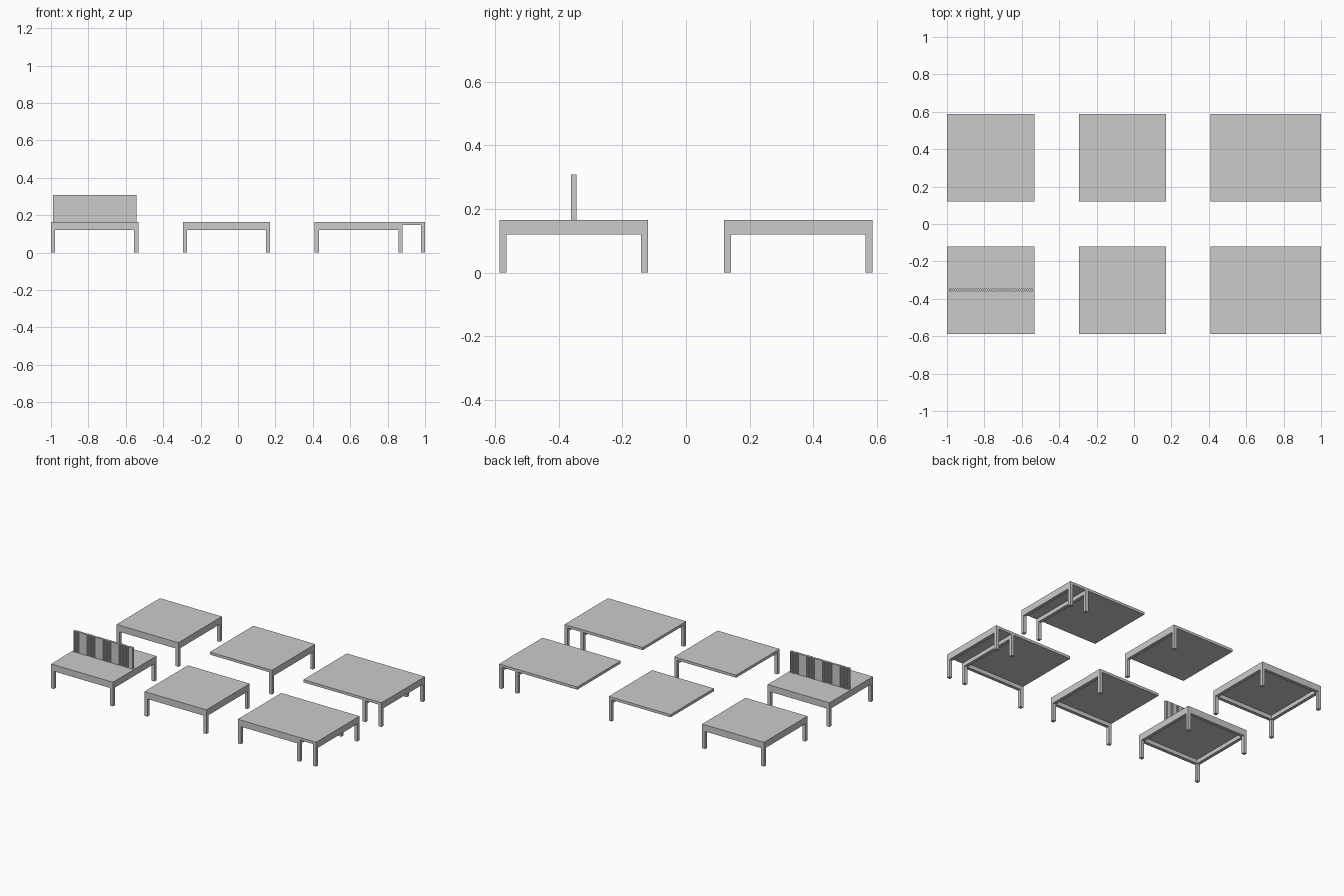
import bpy, bmesh

if "Cube" in bpy.data.objects:
    bpy.data.objects.remove(bpy.data.objects["Cube"])

TOP, SLAB, RAIL = 0.165, 0.147, 0.12   # desk top, slab underside, rail underside
W = 0.022                              # leg and rail width


def new_object(name, bm):
    bmesh.ops.recalc_face_normals(bm, faces=bm.faces)
    me = bpy.data.meshes.new(name)
    bm.to_mesh(me)
    bm.free()
    ob = bpy.data.objects.new(name, me)
    bpy.context.collection.objects.link(ob)
    return ob


def extrude_profile(name, pts, vec):
    bm = bmesh.new()
    face = bm.faces.new([bm.verts.new(p) for p in pts])
    ext = bmesh.ops.extrude_face_region(bm, geom=[face])
    bmesh.ops.translate(bm, vec=vec, verts=[v for v in ext["geom"] if isinstance(v, bmesh.types.BMVert)])
    return new_object(name, bm)


def box(name, x0, x1, y0, y1, z0, z1):
    return extrude_profile(name, [(x0, y0, z0), (x1, y0, z0), (x1, y1, z0), (x0, y1, z0)], (0, 0, z1 - z0))


def side_frame(name, x, y0, y1):
    """Upside-down U: two legs joined by a rail, running along y from x to x + W."""
    u = [(y0, 0), (y0 + W, 0), (y0 + W, RAIL), (y1 - W, RAIL), (y1 - W, 0), (y1, 0), (y1, SLAB), (y0, SLAB)]
    return extrude_profile(name, [(x, y, z) for y, z in u], (W, 0, 0))


ROWS = {"front": (-0.587, -0.119), "back": (0.119, 0.587)}

for row, (y0, y1) in ROWS.items():
    # left desk: complete frame on four legs
    x0, x1 = -1.0, -0.533
    box(f"left_{row}_desk_top", x0, x1, y0, y1, SLAB, TOP)
    side_frame(f"left_{row}_outer_frame", x0, y0, y1)
    side_frame(f"left_{row}_inner_frame", x1 - W, y0, y1)
    for side, y in (("front", y0), ("back", y1 - W)):
        box(f"left_{row}_{side}_rail", x0 + W, x1 - W, y, y + W, RAIL, SLAB)

    # middle desk: leg frame on its right side
    x0, x1 = -0.295, 0.172
    box(f"middle_{row}_desk_top", x0, x1, y0, y1, SLAB, TOP)
    side_frame(f"middle_{row}_frame", x1 - W, y0, y1)

    # right desk: longer top with two leg frames near its right end
    x0, x1, xi = 0.41, 1.0, 0.879
    box(f"right_{row}_desk_top", x0, x1, y0, y1, SLAB, TOP)
    side_frame(f"right_{row}_end_frame", x1 - W, y0, y1)
    side_frame(f"right_{row}_inset_frame", xi - W, y0, y1)

# front rail and single left leg on the middle and right front desks
yf = ROWS["front"][0]
for name, x0, x1 in (("middle", -0.295, 0.172), ("right", 0.41, 0.879)):
    box(f"{name}_front_rail", x0, x1 - W, yf, yf + W, RAIL, SLAB)
    box(f"{name}_front_single_leg", x0, x0 + W, yf, yf + W, 0, RAIL)

# ribbed privacy screen: fluted outline extruded upwards
N, xa, xb = 40, -0.989, -0.544
yc, outer, inner = -0.353, 0.009, 0.006
step = (xb - xa) / (2 * N + 1)
edge = []
for i in range(2 * N + 1):
    d = outer if i % 2 == 0 else inner
    edge += [(xa + i * step, d), (xa + (i + 1) * step, d)]
outline = [(x, yc - d, TOP) for x, d in edge] + [(x, yc + d, TOP) for x, d in reversed(edge)]
extrude_profile("privacy_screen", outline, (0, 0, 0.308 - TOP))
